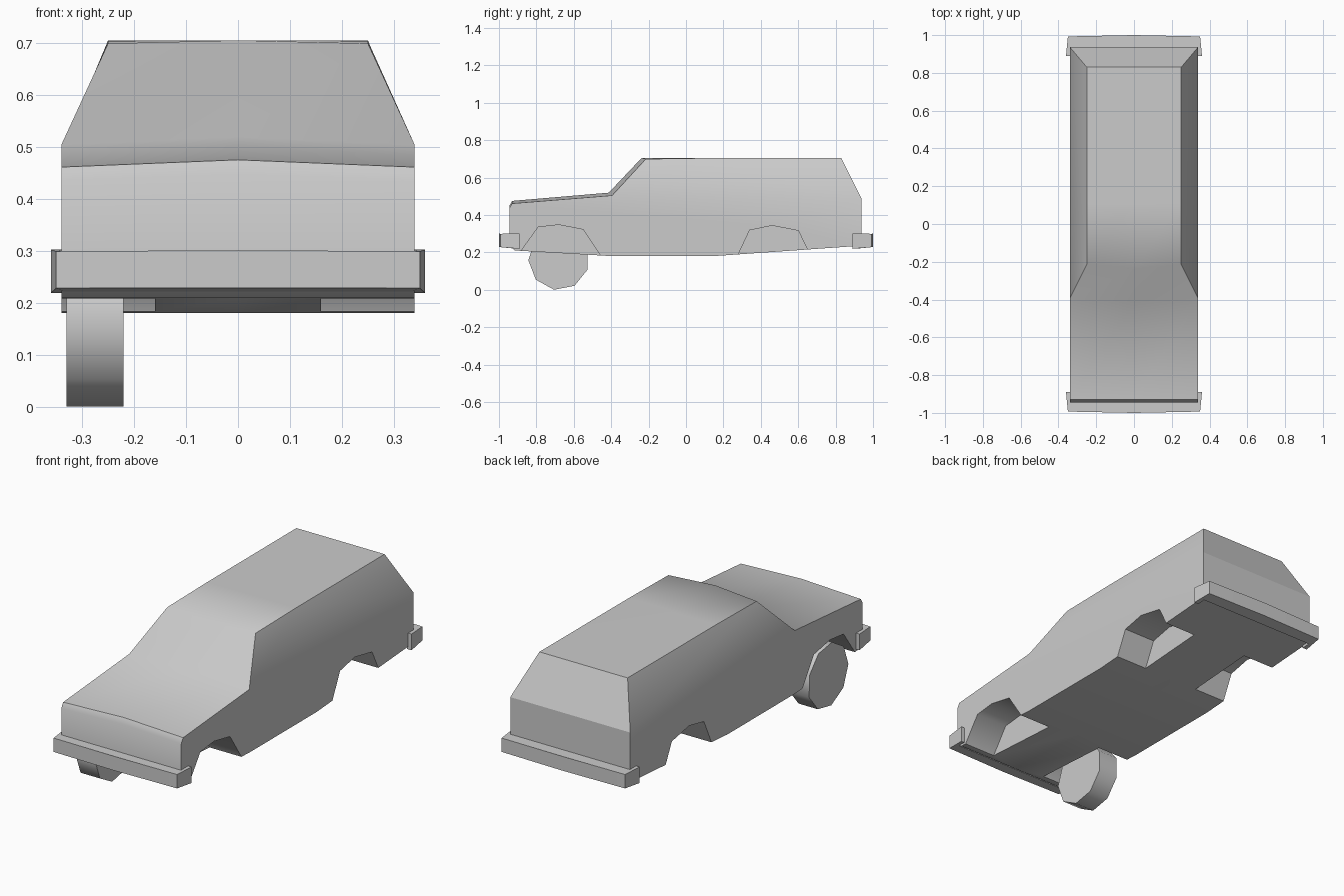
import bpy, bmesh
from math import radians, sin, cos

if "Cube" in bpy.data.objects:
    bpy.data.objects.remove(bpy.data.objects["Cube"])

grey = bpy.data.materials.new("light grey")
grey.use_nodes = True
GREY = (0.6, 0.6, 0.6, 1)
grey.diffuse_color = GREY
grey.node_tree.nodes["Principled BSDF"].inputs["Base Color"].default_value = GREY


def finish(name, bm):
    bmesh.ops.recalc_face_normals(bm, faces=bm.faces[:])
    mesh = bpy.data.meshes.new(name)
    bm.to_mesh(mesh)
    bm.free()
    mesh.materials.append(grey)
    obj = bpy.data.objects.new(name, mesh)
    bpy.context.collection.objects.link(obj)
    return obj


def activate(obj):
    bpy.ops.object.select_all(action='DESELECT')
    obj.select_set(True)
    bpy.context.view_layer.objects.active = obj


def smooth(obj, angle=50):
    activate(obj)
    bpy.ops.object.shade_smooth_by_angle(angle=radians(angle))


def loop_solid(name, ring_a, ring_b):
    """Closed solid between two matching outlines."""
    bm = bmesh.new()
    a = [bm.verts.new(p) for p in ring_a]
    b = [bm.verts.new(p) for p in ring_b]
    for i in range(len(a)):
        bm.faces.new((a[i - 1], a[i], b[i], b[i - 1]))
    bm.faces.new(a)
    bm.faces.new(b)
    return finish(name, bm)


def side_prism(name, outline, x0, x1):
    return loop_solid(name, [(x0, y, z) for y, z in outline],
                      [(x1, y, z) for y, z in outline])


# Body shell: y, z, half width, then forward and upward shift of the centre line
W, R = 0.34, 0.25
profile = [
    (-0.915, 0.21, W, 0, 0), (-0.945, 0.235, W, 0, 0), (-0.945, 0.435, W, 0, 0.012),
    (-0.93, 0.461, W, 0, 0.014), (-0.395, 0.504, W, 0.018, 0.015),
    (-0.215, 0.699, R, 0.022, 0.006), (0.11, 0.704, R, 0, 0.001),
    (0.83, 0.705, R, 0, 0), (0.937, 0.49, W, 0, 0), (0.937, 0.235, W, 0, 0),
    (0.86, 0.23, W, 0, 0), (0.15, 0.18, W, 0, 0), (-0.4, 0.18, W, 0, 0)]
bm = bmesh.new()
rows = [[bm.verts.new(p) for p in ((-w, y, z), (0, y - f, z + u), (w, y, z))]
        for y, z, w, f, u in profile]
for i in range(len(rows)):
    for k in (0, 1):
        bm.faces.new((rows[i - 1][k], rows[i - 1][k + 1], rows[i][k + 1], rows[i][k]))
# Flat lower sides and leaning window sides
for k in (0, 2):
    bm.faces.new([row[k] for row in rows[:5] + rows[8:]])
    bm.faces.new([row[k] for row in rows[4:9]])
body = finish("body", bm)

# Wheel arches cut into both sides
arches = {
    "front": [(-0.91, 0.16), (-0.88, 0.21), (-0.79, 0.335), (-0.68, 0.347),
              (-0.55, 0.322), (-0.46, 0.186), (-0.45, 0.16)],
    "rear": [(0.265, 0.16), (0.28, 0.19), (0.34, 0.318), (0.46, 0.343),
             (0.6, 0.316), (0.65, 0.215), (0.67, 0.16)]}
for end, outline in arches.items():
    for side in (-1, 1):
        cutter = side_prism(end + "_arch_cutter", outline, side * 0.16, side * 0.5)
        cutter.hide_render = True
        cut = body.modifiers.new("arch", 'BOOLEAN')
        cut.operation = 'DIFFERENCE'
        cut.solver = 'EXACT'
        cut.object = cutter
        activate(body)
        bpy.ops.object.modifier_apply(modifier=cut.name)
        bpy.data.objects.remove(cutter)

# Crisp break below the rear window
for edge in body.data.edges:
    if all(body.data.vertices[v].co.y > 0.93 and
           abs(body.data.vertices[v].co.z - 0.49) < 0.01 for v in edge.vertices):
        edge.use_edge_sharp = True
smooth(body)

# Wrap-around bumpers: half outline is x, y, bottom, top
half = [(0.35, 0.993, 0.228, 0.299), (0.36, 0.89, 0.219, 0.302),
        (0.335, 0.89, 0.219, 0.302), (0.335, 0.935, 0.222, 0.3)]
outline = ([(0, 1.0, 0.228, 0.301)] + half
           + [(-x, y, lo, hi) for x, y, lo, hi in reversed(half)])
for name, s in (("front_bumper", -1), ("rear_bumper", 1)):
    bumper = loop_solid(name, [(x, s * y, lo) for x, y, lo, hi in outline],
                        [(x, s * y, hi) for x, y, lo, hi in outline])
    smooth(bumper, 30)

# Single nine-sided wheel on the front right
RADIUS, SIDES = 0.163, 9
rim = [(-0.68 + RADIUS * cos(radians(261 + 360 * i / SIDES)),
        0.161 + RADIUS * sin(radians(261 + 360 * i / SIDES))) for i in range(SIDES)]
smooth(side_prism("front_right_wheel", rim, -0.33, -0.22))
